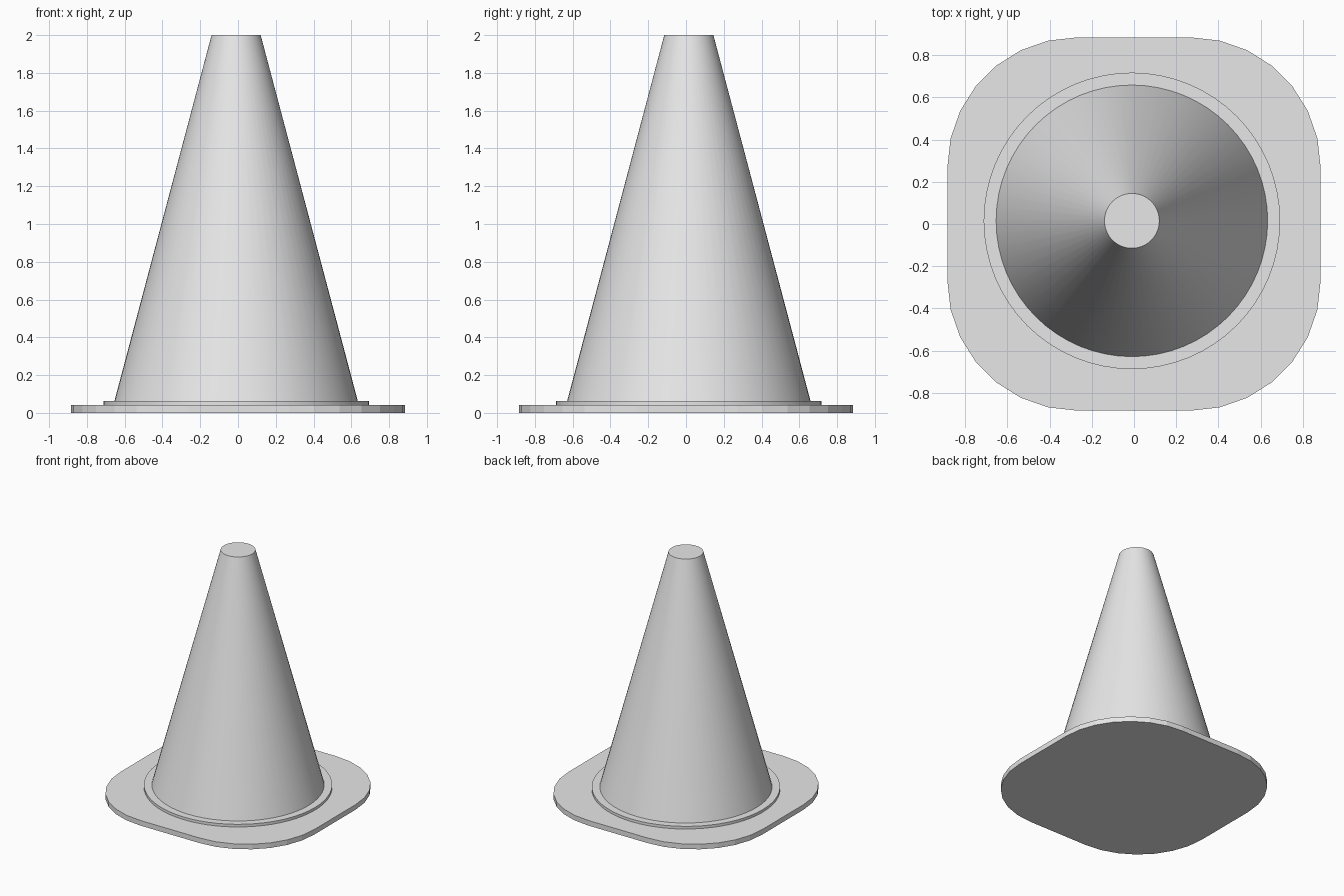
import bpy, bmesh, math

if "Cube" in bpy.data.objects:
    bpy.data.objects.remove(bpy.data.objects["Cube"])

grey = bpy.data.materials.new("light grey")
grey.diffuse_color = (0.8, 0.8, 0.8, 1)
grey.use_nodes = True
grey.node_tree.nodes["Principled BSDF"].inputs["Base Color"].default_value = grey.diffuse_color


def finish(obj, smooth):
    obj.data.materials.append(grey)
    bpy.ops.object.select_all(action='DESELECT')
    obj.select_set(True)
    bpy.context.view_layer.objects.active = obj
    if smooth:
        bpy.ops.object.shade_smooth_by_angle(angle=math.radians(30))


def frustum(name, r_bottom, r_top, z0, z1, x=-0.01, y=0.015):
    bpy.ops.mesh.primitive_cone_add(vertices=64, radius1=r_bottom, radius2=r_top,
                                    depth=z1 - z0, location=(x, y, (z0 + z1) / 2))
    obj = bpy.context.object
    obj.name = name
    finish(obj, True)


# Rounded square foot plate: four corner arcs of seven segments
HALF, RADIUS, SEGS, THICK = 0.885, 0.615, 7, 0.042
inset = HALF - RADIUS
bm = bmesh.new()
outline = []
for cx, cy, start in ((1, 1, 0), (-1, 1, 90), (-1, -1, 180), (1, -1, 270)):
    for i in range(SEGS + 1):
        a = math.radians(start + 90 * i / SEGS)
        outline.append(bm.verts.new((cx * inset + RADIUS * math.cos(a),
                                     cy * inset + RADIUS * math.sin(a), 0)))
face = bm.faces.new(outline)
top = bmesh.ops.extrude_face_region(bm, geom=[face], use_keep_orig=True)["geom"]
bmesh.ops.translate(bm, vec=(0, 0, THICK),
                    verts=[v for v in top if isinstance(v, bmesh.types.BMVert)])
bmesh.ops.recalc_face_normals(bm, faces=bm.faces)
mesh = bpy.data.meshes.new("foot_plate")
bm.to_mesh(mesh)
bm.free()
plate = bpy.data.objects.new("foot_plate", mesh)
bpy.context.collection.objects.link(plate)
finish(plate, False)

# Low collar ring and tapered body
frustum("collar", 0.703, 0.703, 0.03, 0.064)
frustum("cone_body", 0.645, 0.13, 0.06, 2.0)
